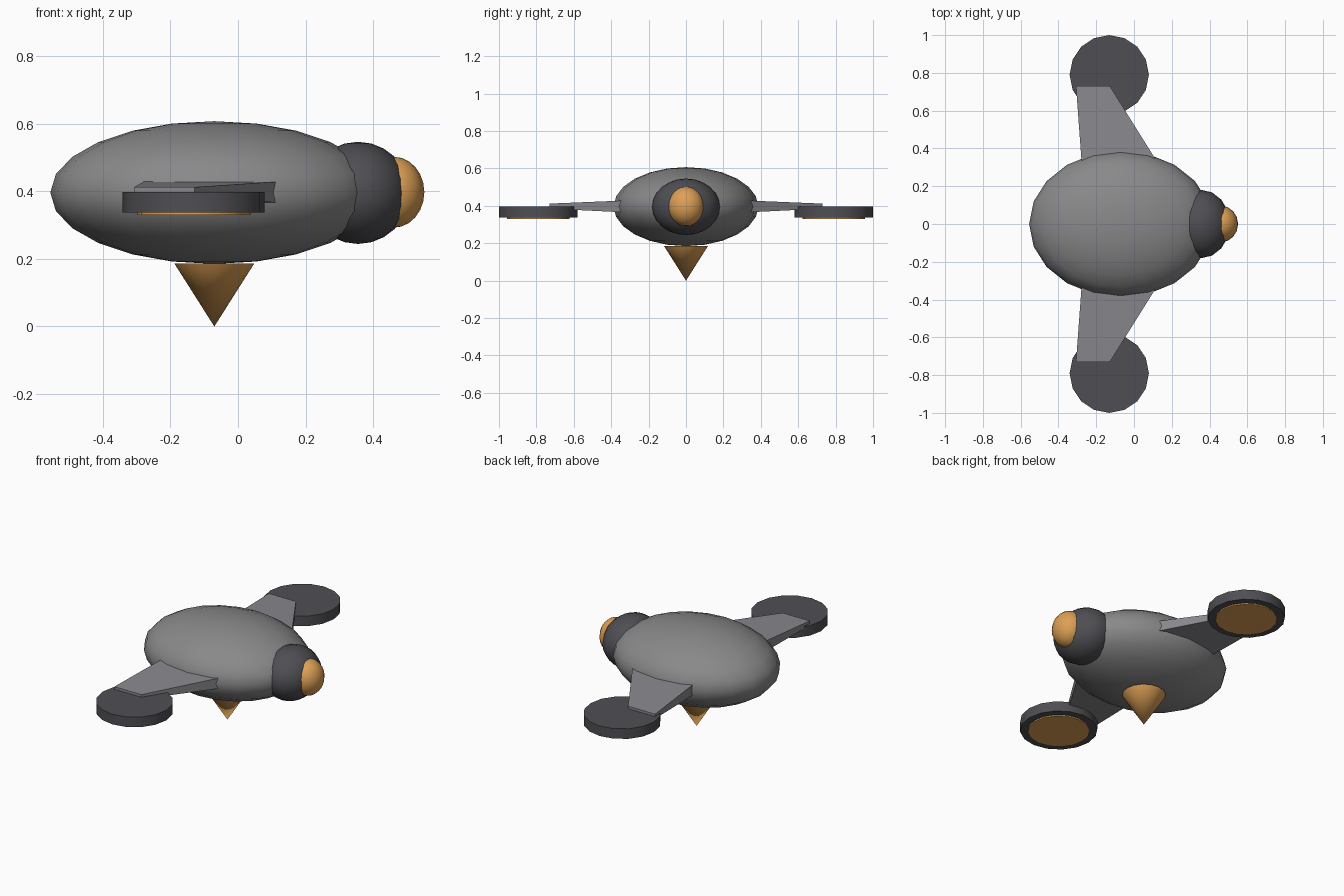
import bpy, bmesh, math
from mathutils import Matrix, Vector

if "Cube" in bpy.data.objects:
    bpy.data.objects.remove(bpy.data.objects["Cube"])


def material(name, rgb):
    m = bpy.data.materials.new(name)
    m.diffuse_color = (*rgb, 1)
    m.use_nodes = True
    m.node_tree.nodes["Principled BSDF"].inputs["Base Color"].default_value = m.diffuse_color
    return m


GREY = material("body_grey", (0.25, 0.25, 0.256))
WING = material("wing_grey", (0.25, 0.245, 0.265))
DARK = material("dark_grey", (0.078, 0.076, 0.086))
AMBER = material("amber", (0.72, 0.35, 0.09))


def finish(name, bm, mat, smooth=True):
    bmesh.ops.recalc_face_normals(bm, faces=bm.faces)
    me = bpy.data.meshes.new(name)
    bm.to_mesh(me)
    bm.free()
    me.materials.append(mat)
    ob = bpy.data.objects.new(name, me)
    bpy.context.collection.objects.link(ob)
    if smooth:
        bpy.ops.object.select_all(action='DESELECT')
        ob.select_set(True)
        bpy.context.view_layer.objects.active = ob
        bpy.ops.object.shade_smooth_by_angle(angle=math.radians(35))
    return ob


def ellipsoid(name, centre, radii, segs, rings, mat):
    bm = bmesh.new()
    bmesh.ops.create_uvsphere(bm, u_segments=segs, v_segments=rings, radius=1)
    bmesh.ops.transform(bm, verts=bm.verts,
                        matrix=Matrix.Translation(centre) @ Matrix.Diagonal((*radii, 1)))
    return finish(name, bm, mat)


def frustum(name, x, y, z0, z1, r0, r1, segs, mat):
    bm = bmesh.new()
    bmesh.ops.create_cone(bm, cap_ends=True, segments=segs, radius1=r0, radius2=r1,
                          depth=z1 - z0,
                          matrix=Matrix.Translation((x, y, (z0 + z1) / 2)))
    bmesh.ops.remove_doubles(bm, verts=bm.verts, dist=1e-5)
    return finish(name, bm, mat)


# Hull, nose and lens
ellipsoid("hull", (-0.07, 0, 0.396), (0.485, 0.387, 0.211), 20, 12, GREY)
ellipsoid("nose", (0.355, 0, 0.395), (0.153, 0.181, 0.151), 16, 12, DARK)
ellipsoid("lens", (0.46, 0, 0.397), (0.091, 0.097, 0.105), 16, 12, AMBER)

# Pointed spike under the hull
frustum("belly_spike", -0.07, 0, 0, 0.186, 0, 0.118, 16, AMBER)

for side, s in (("left", 1), ("right", -1)):
    # Tapered wing: root section inside the hull, thin tip section on the pod
    bm = bmesh.new()
    sections = []
    for y, xa, xb, za, zb in ((0.2, -0.268, 0.203, 0.359, 0.434),
                              (0.73, -0.307, -0.128, 0.385, 0.412)):
        sections.append([bm.verts.new((x, s * y, z))
                         for x, z in ((xa, za), (xb, za), (xb, zb), (xa, zb))])
    root, tip = sections
    bm.faces.new(root)
    bm.faces.new(tip)
    for i in range(4):
        j = (i + 1) % 4
        bm.faces.new((root[i], root[j], tip[j], tip[i]))
    finish(side + "_wing", bm, WING, smooth=False)

    # Lift pod and its glowing underside
    frustum(side + "_pod", -0.131, s * 0.79, 0.337, 0.397, 0.21, 0.21, 16, DARK)
    frustum(side + "_pod_glow", -0.131, s * 0.79, 0.33, 0.339, 0.168, 0.168, 16, AMBER)
